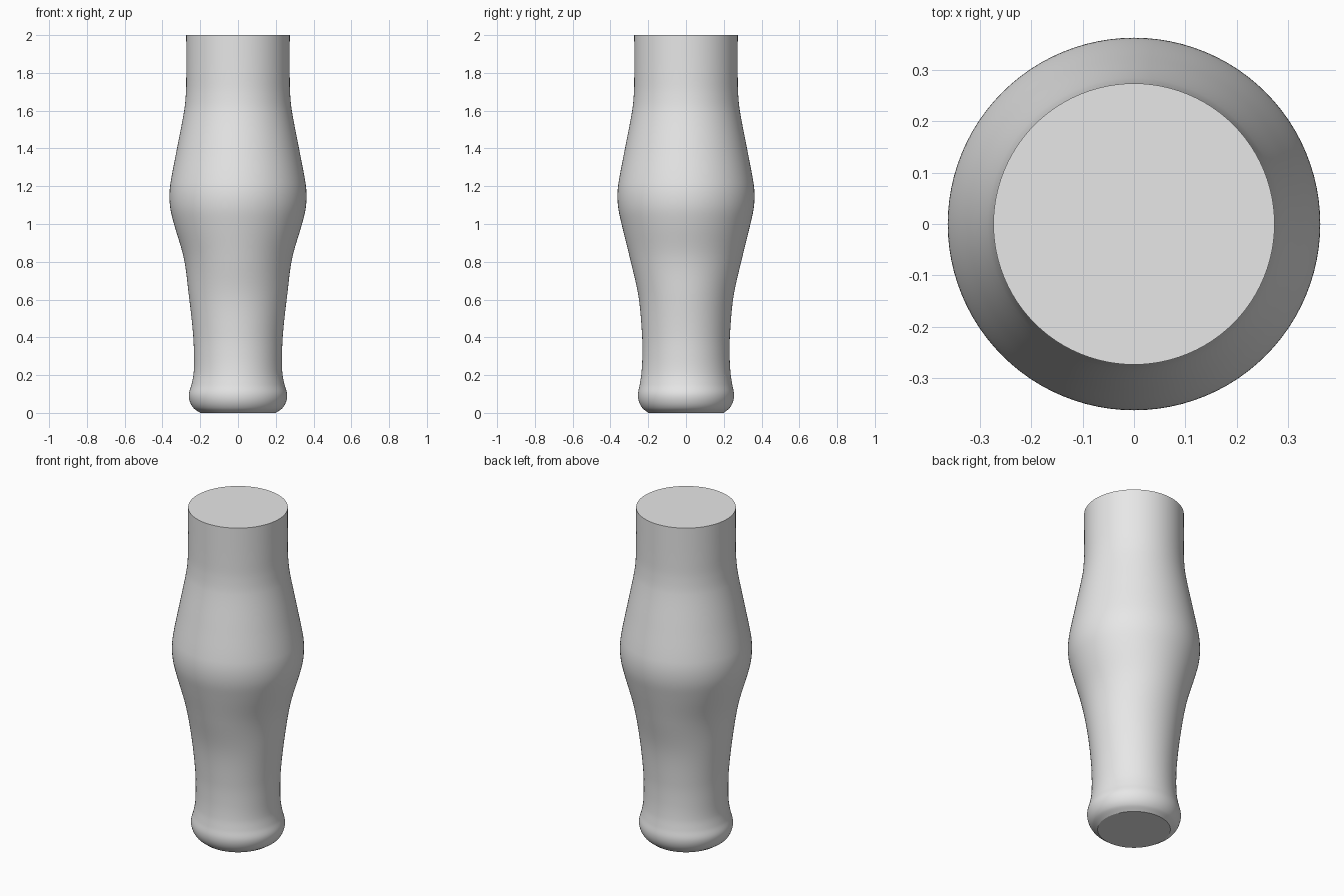
import bpy, bmesh, math
from mathutils import Vector

SIDES, STEPS = 96, 6

cube = bpy.data.objects.get("Cube")
if cube:
    bpy.data.objects.remove(cube, do_unlink=True)

# Cross-sections: half width, half depth, height
SECTIONS = [Vector(s) for s in (
    (0.2, 0.2, 0), (0.235, 0.23, 0.025), (0.255, 0.249, 0.06),
    (0.26, 0.254, 0.1), (0.246, 0.245, 0.15), (0.235, 0.236, 0.21),
    (0.233, 0.231, 0.3), (0.238, 0.233, 0.42), (0.26, 0.252, 0.62),
    (0.287, 0.297, 0.82), (0.339, 0.341, 1), (0.358, 0.358, 1.08),
    (0.363, 0.363, 1.15), (0.357, 0.357, 1.22), (0.323, 0.323, 1.4),
    (0.285, 0.285, 1.6), (0.276, 0.276, 1.69), (0.274, 0.274, 1.77),
    (0.274, 0.274, 2))]


def smooth_path(points):
    """Catmull-Rom curve with tangents scaled by height."""
    def slope(i):
        a, b = points[max(i - 1, 0)], points[min(i + 1, len(points) - 1)]
        return (b - a) / (b.z - a.z)
    path = []
    for i in range(len(points) - 1):
        p, q = points[i], points[i + 1]
        h = q.z - p.z
        for k in range(STEPS):
            t = k / STEPS
            blend = t * t * (3 - 2 * t)
            path.append(p.lerp(q, blend)
                        + slope(i) * h * t * (1 - t) ** 2
                        - slope(i + 1) * h * t * t * (1 - t))
    return path + [points[-1]]


# Loft rings into a closed body with flat ends
bm = bmesh.new()
angles = [math.tau * i / SIDES for i in range(SIDES)]
rings = [[bm.verts.new((s.x * math.cos(a), s.y * math.sin(a), s.z))
          for a in angles] for s in smooth_path(SECTIONS)]
for low, high in zip(rings, rings[1:]):
    for i in range(SIDES):
        j = (i + 1) % SIDES
        bm.faces.new((low[i], low[j], high[j], high[i]))
bm.faces.new(rings[0][::-1])
bm.faces.new(rings[-1])
mesh = bpy.data.meshes.new("body")
bm.to_mesh(mesh)
bm.free()
body = bpy.data.objects.new("body", mesh)
bpy.context.collection.objects.link(body)

# Plain grey
grey = bpy.data.materials.new("light_grey")
grey.use_nodes = True
colour = (0.8, 0.8, 0.8, 1)
grey.diffuse_color = colour
grey.node_tree.nodes["Principled BSDF"].inputs["Base Color"].default_value = colour
mesh.materials.append(grey)

# Smooth sides, sharp rims
bpy.ops.object.select_all(action='DESELECT')
body.select_set(True)
bpy.context.view_layer.objects.active = body
bpy.ops.object.shade_smooth_by_angle(angle=math.radians(30))
